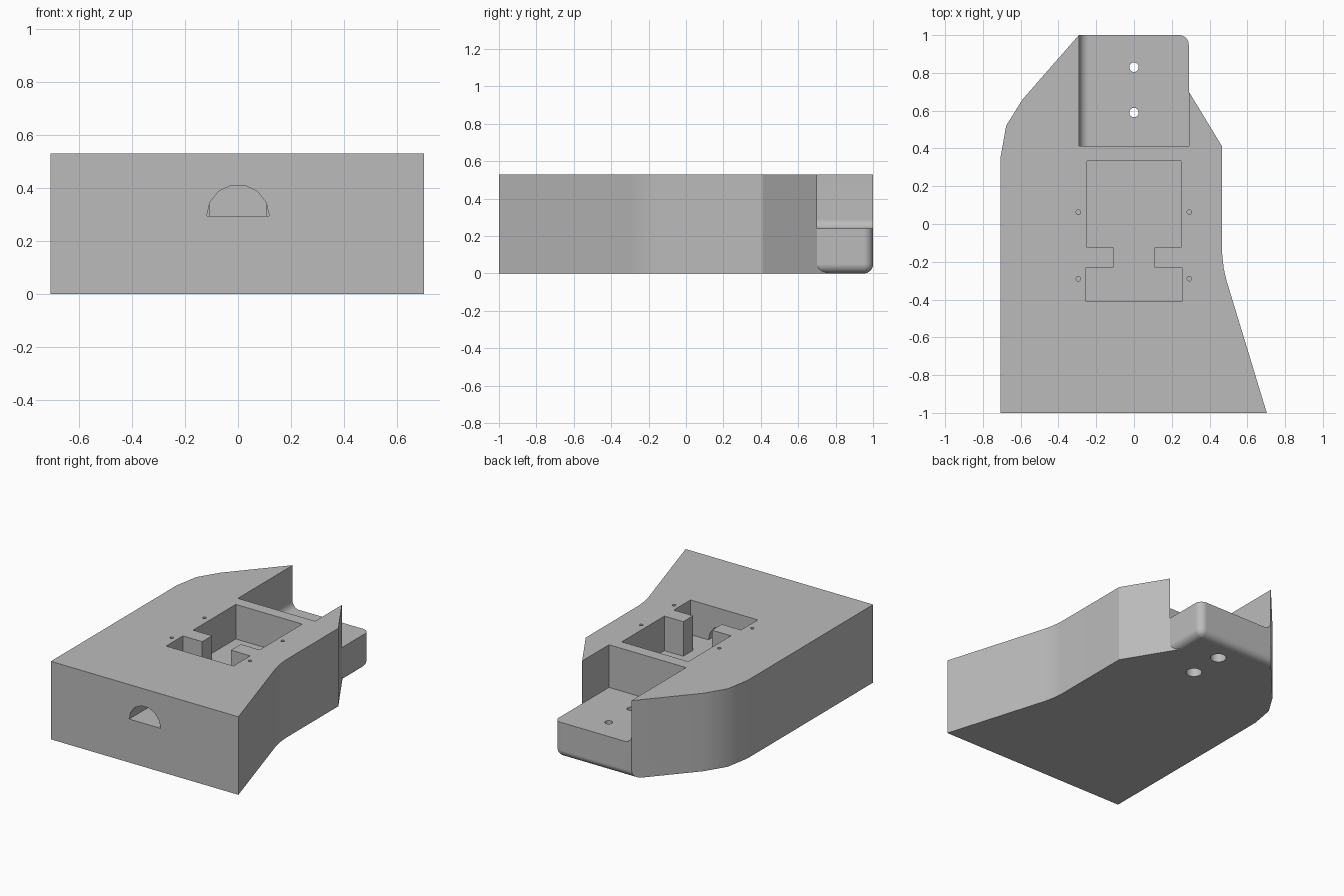
import bpy, bmesh, math

cube = bpy.data.objects.get("Cube")
if cube:
    bpy.data.objects.remove(cube, do_unlink=True)

HEIGHT, SHELF, FLOOR, FILLET = 0.53, 0.24, 0.295, 0.05

grey = bpy.data.materials.new("plain_grey")
grey.use_nodes = True
colour = (0.5, 0.5, 0.5, 1)
grey.diffuse_color = colour
grey.node_tree.nodes["Principled BSDF"].inputs["Base Color"].default_value = colour


def prism(name, points, low, high, axis="z", round_edge=None):
    """Extrude an outline; round the edges whose two ends pass round_edge."""
    def place(a, b, t):
        return (a, b, t) if axis == "z" else (a, t, b)
    bm = bmesh.new()
    ends = [[bm.verts.new(place(a, b, t)) for a, b in points] for t in (low, high)]
    bm.faces.new(ends[0])
    bm.faces.new(ends[1])
    count = len(points)
    for i in range(count):
        j = (i + 1) % count
        bm.faces.new((ends[0][i], ends[0][j], ends[1][j], ends[1][i]))
    bmesh.ops.recalc_face_normals(bm, faces=bm.faces)
    if round_edge:
        edges = [e for e in bm.edges if round_edge(e.verts[0].co, e.verts[1].co)]
        bmesh.ops.bevel(bm, geom=edges, offset=FILLET, segments=8, profile=0.5,
                        affect='EDGES')
    mesh = bpy.data.meshes.new(name)
    bm.to_mesh(mesh)
    bm.free()
    mesh.materials.append(grey)
    obj = bpy.data.objects.new(name, mesh)
    bpy.context.collection.objects.link(obj)
    return obj


def circle(x, y, radius, sides=24):
    return [(x + radius * math.cos(math.tau * i / sides),
             y + radius * math.sin(math.tau * i / sides)) for i in range(sides)]


def combine(target, tool, operation):
    mod = target.modifiers.new("combine", 'BOOLEAN')
    mod.operation, mod.solver, mod.object = operation, 'EXACT', tool
    bpy.context.view_layer.objects.active = target
    bpy.ops.object.modifier_apply(modifier=mod.name)
    bpy.data.objects.remove(tool, do_unlink=True)


# Main block with its flared right side and chamfered left side
body = prism("mount_body", [
    (-0.707, -1), (0.703, -1), (0.49, -0.30), (0.475, -0.235), (0.467, -0.16),
    (0.467, 0.41), (0.24, 0.783), (-0.59, 0.66), (-0.677, 0.52), (-0.707, 0.35)],
    0, HEIGHT)


# Rear block, rounded under its back and right edges and at its corner
def outer_edge(a, b):
    back = a.y > 0.99 and b.y > 0.99
    right = a.x > 0.28 and b.x > 0.28
    bottom = a.z < 0.01 and b.z < 0.01
    return (bottom and (back or right)) or (back and right)


rear = prism("rear_block", [(-0.59, 0.66), (-0.292, 1), (0.29, 1), (0.29, 0.5),
                            (-0.55, 0.5)], 0, HEIGHT, round_edge=outer_edge)
combine(body, rear, 'UNION')

# Open step above the rear shelf, filleted along its left wall
step = prism("step_cutter", [(-0.29, 0.413), (0.29, 0.413), (0.29, 0.701),
                             (0.4, 0.73), (0.4, 1.1), (-0.29, 1.1)], SHELF, 0.7,
             round_edge=lambda a, b: max(a.x, b.x) < -0.28 and max(a.z, b.z) < 0.25)
combine(body, step, 'DIFFERENCE')

# Waisted pocket in the top
half = [(0.253, -0.41), (0.253, -0.23), (0.108, -0.23), (0.108, -0.125),
        (0.25, -0.125), (0.25, 0.333)]
pocket = prism("pocket_cutter", half + [(-x, y) for x, y in reversed(half)], FLOOR, 0.7)
combine(body, pocket, 'DIFFERENCE')

# Arched cable tunnel from the front face to the pocket
arch = [(0.118 * math.cos(math.pi * i / 7), FLOOR + 0.118 * math.sin(math.pi * i / 7))
        for i in range(8)]
combine(body, prism("tunnel_cutter", arch, -1.1, -0.35, axis="y"), 'DIFFERENCE')

# Counterbored bolt holes through the shelf
for y in (0.59, 0.83):
    combine(body, prism("bolt_cutter", circle(0, y, 0.025), -0.1, 0.4), 'DIFFERENCE')
    combine(body, prism("bore_cutter", circle(0, y, 0.05), -0.1, 0.12), 'DIFFERENCE')

# Small screw holes beside the pocket
for x in (-0.295, 0.293):
    for y in (-0.29, 0.063):
        combine(body, prism("screw_cutter", circle(x, y, 0.012, 16), 0.38, 0.7),
                'DIFFERENCE')

# Smooth the fillets while keeping corners crisp
bpy.ops.object.select_all(action='DESELECT')
body.select_set(True)
bpy.context.view_layer.objects.active = body
bpy.ops.object.shade_smooth_by_angle(angle=math.radians(30))
weighted = body.modifiers.new("weighted_normals", 'WEIGHTED_NORMAL')
weighted.keep_sharp = True
